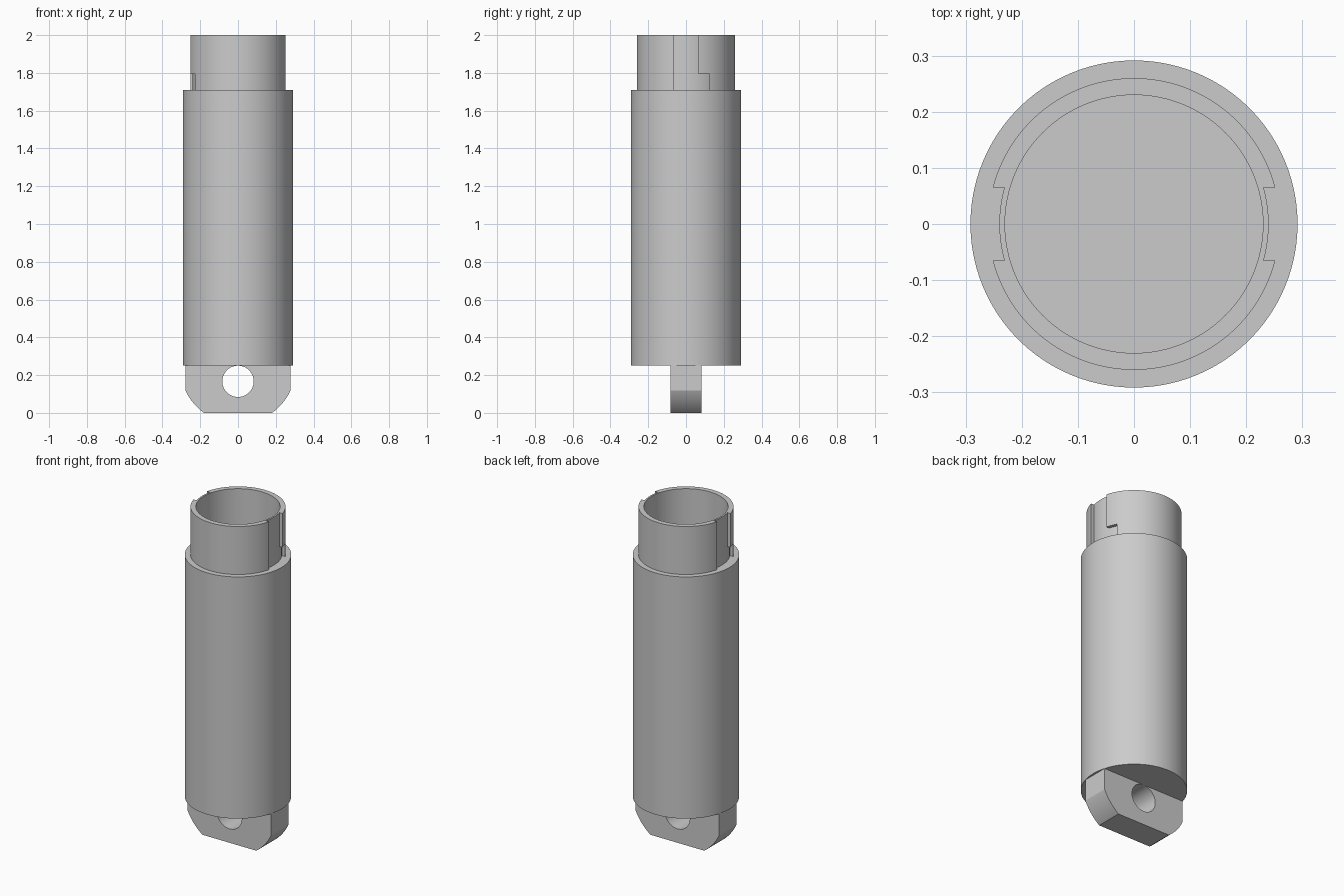
import bpy, bmesh, math

if "Cube" in bpy.data.objects:
    bpy.data.objects.remove(bpy.data.objects["Cube"])

GREY = bpy.data.materials.new("plain grey")
GREY.diffuse_color = (0.6, 0.6, 0.6, 1)
GREY.use_nodes = True
GREY.node_tree.nodes["Principled BSDF"].inputs["Base Color"].default_value = GREY.diffuse_color
SEG = 96


def finish(name, bm):
    bmesh.ops.remove_doubles(bm, verts=bm.verts, dist=1e-5)
    bmesh.ops.recalc_face_normals(bm, faces=bm.faces)
    me = bpy.data.meshes.new(name)
    bm.to_mesh(me)
    bm.free()
    ob = bpy.data.objects.new(name, me)
    bpy.context.collection.objects.link(ob)
    me.materials.append(GREY)
    return ob


def lathe(name, profile, closed=False):
    """Spin an (r, z) profile around the z axis."""
    bm = bmesh.new()
    vs = [bm.verts.new((r, 0, z)) for r, z in profile]
    pairs = list(zip(vs, vs[1:])) + ([(vs[-1], vs[0])] if closed else [])
    edges = [bm.edges.new(p) for p in pairs]
    bmesh.ops.spin(bm, geom=vs + edges, cent=(0, 0, 0), axis=(0, 0, 1),
                   angle=2 * math.pi, steps=SEG, use_merge=False)
    return finish(name, bm)


def prism(name, points, offset):
    """Extrude a planar polygon by an offset vector."""
    bm = bmesh.new()
    face = bm.faces.new([bm.verts.new(p) for p in points])
    ext = bmesh.ops.extrude_face_region(bm, geom=[face], use_keep_orig=True)
    moved = [v for v in ext["geom"] if isinstance(v, bmesh.types.BMVert)]
    bmesh.ops.translate(bm, verts=moved, vec=offset)
    return finish(name, bm)


def cut(target, cutter):
    mod = target.modifiers.new("cut", "BOOLEAN")
    mod.operation = "DIFFERENCE"
    mod.solver = "EXACT"
    mod.object = cutter
    bpy.context.view_layer.objects.active = target
    bpy.ops.object.modifier_apply(modifier=mod.name)
    bpy.data.objects.remove(cutter)


def sector(name, side, y0, y1, z0, z1):
    """Cutter block whose inner wall follows the slot floor radius."""
    r, n = 0.24, 10
    a0, a1 = math.asin(y0 / r), math.asin(y1 / r)
    pts = [(r * math.cos(a0 + (a1 - a0) * i / n),
            r * math.sin(a0 + (a1 - a0) * i / n)) for i in range(n + 1)]
    pts += [(0.35, y1), (0.35, y0)]
    return prism(name, [(side * x, side * y, z0) for x, y in pts], (0, 0, z1 - z0))


# Main tube: closed at the bottom, open at the top
body = lathe("tube_body", [(0, 0.25), (0.2915, 0.25), (0.2915, 1.71),
                           (0.23, 1.71), (0.23, 0.31), (0, 0.31)])

# Narrower neck with two L-shaped bayonet slots
neck = lathe("slotted_neck", [(0.23, 1.71), (0.26, 1.71), (0.26, 2.0), (0.23, 2.0)], True)
for side in (1, -1):
    cut(neck, sector("slot_cutter", side, -0.065, 0.065, 1.6, 2.1))
    cut(neck, sector("notch_cutter", side, 0.05, 0.125, 1.6, 1.795))

# Mounting lug: flat sides, lower corners rounded by a large arc
W, CZ, R = 0.279, 0.25, 0.308
a0, a1 = -math.acos(W / R), -math.asin(CZ / R)
half = [(W, 0.28)] + [(R * math.cos(a0 + (a1 - a0) * i / 12),
                       CZ + R * math.sin(a0 + (a1 - a0) * i / 12)) for i in range(13)]
outline = half + [(-x, z) for x, z in reversed(half)]
lug = prism("mounting_lug", [(x, -0.082, z) for x, z in outline], (0, 0.164, 0))
hole = prism("hole_cutter",
             [(0.083 * math.cos(2 * math.pi * i / 48), -0.2,
               0.167 + 0.083 * math.sin(2 * math.pi * i / 48)) for i in range(48)],
             (0, 0.4, 0))
cut(lug, hole)

# Smooth the round walls, keep the edges crisp
for ob in (body, neck, lug):
    bpy.ops.object.select_all(action="DESELECT")
    ob.select_set(True)
    bpy.context.view_layer.objects.active = ob
    bpy.ops.object.shade_smooth_by_angle(angle=math.radians(25))
